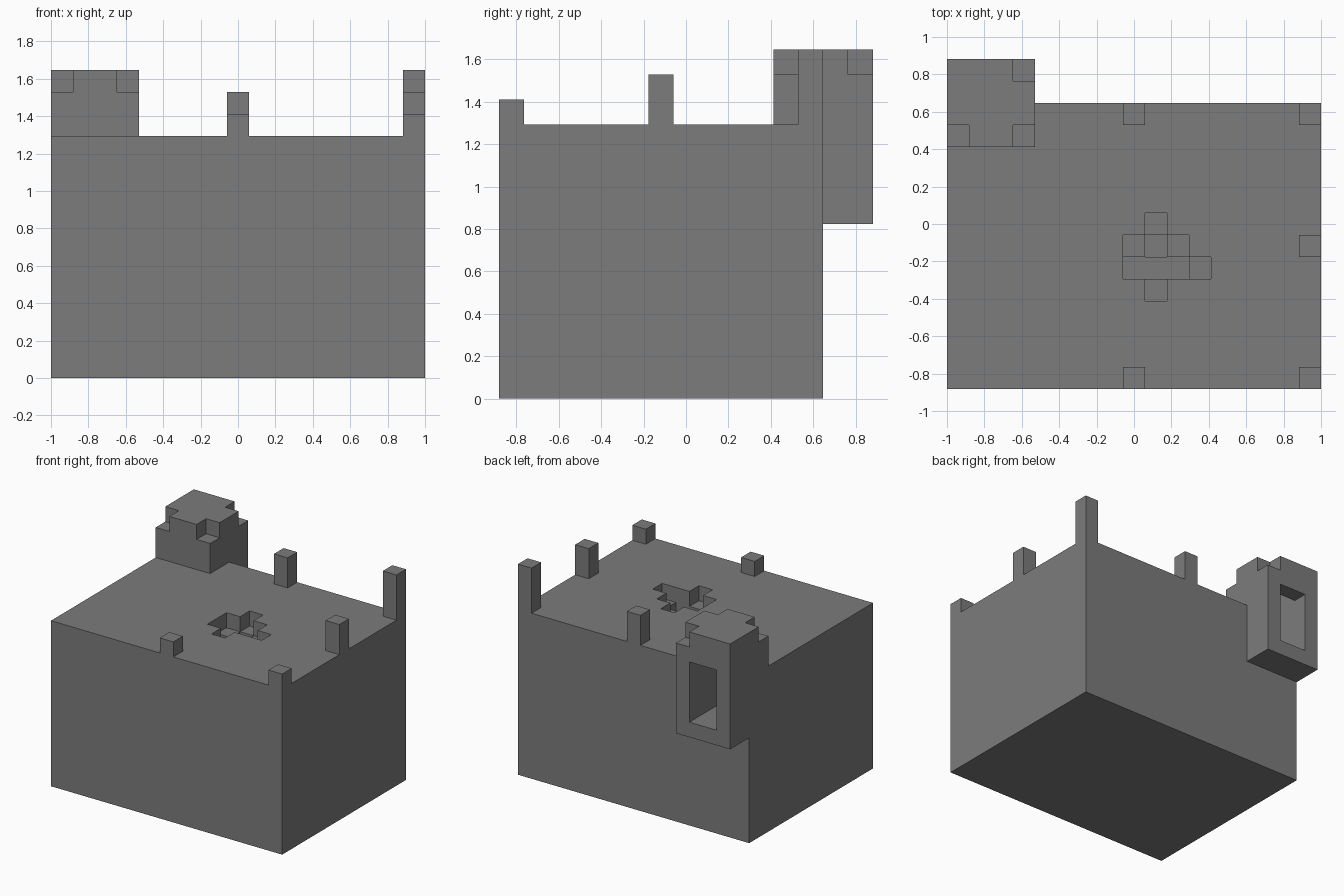
import bpy
import bmesh
from mathutils import Vector

cube = bpy.data.objects.get("Cube")
if cube:
    bpy.data.objects.remove(cube, do_unlink=True)

# Everything sits on a grid of 17 x 15 x 14 cells
U = 2 / 17

grey = bpy.data.materials.new("stone_grey")
grey.use_nodes = True
colour = (0.2, 0.2, 0.2, 1)
grey.diffuse_color = colour
grey.node_tree.nodes["Principled BSDF"].inputs["Base Color"].default_value = colour


def prism(name, x0, x1, profile):
    """Extrude a (y, z) profile along x, in grid cells."""
    bm = bmesh.new()
    base = [bm.verts.new(Vector((x0 - 8.5, y - 7.5, z)) * U) for y, z in profile]
    face = bm.faces.new(base)
    side = bmesh.ops.extrude_face_region(bm, geom=[face])["geom"]
    moved = [v for v in side if isinstance(v, bmesh.types.BMVert)]
    bmesh.ops.translate(bm, verts=moved, vec=((x1 - x0) * U, 0, 0))
    bmesh.ops.recalc_face_normals(bm, faces=bm.faces)
    mesh = bpy.data.meshes.new(name)
    bm.to_mesh(mesh)
    bm.free()
    mesh.materials.append(grey)
    obj = bpy.data.objects.new(name, mesh)
    bpy.context.scene.collection.objects.link(obj)
    return obj


def box(name, x0, x1, y0, y1, z0, z1):
    return prism(name, x0, x1, [(y0, z0), (y1, z0), (y1, z1), (y0, z1)])


def carve(obj, *limits):
    """Cut a box out of an object and bake the result."""
    cutter = box("cutter", *limits)
    cutter.hide_render = True
    mod = obj.modifiers.new("cut", "BOOLEAN")
    mod.operation = "DIFFERENCE"
    mod.solver = "EXACT"
    mod.object = cutter
    graph = bpy.context.evaluated_depsgraph_get()
    mesh = bpy.data.meshes.new_from_object(obj.evaluated_get(graph))
    obj.modifiers.clear()
    obj.data = mesh
    bpy.data.objects.remove(cutter, do_unlink=True)


# Main block with a stepped pit in its top
block = box("main_block", 0, 17, 0, 13, 0, 11)
for x, y in [(9, 7), (8, 6), (10, 6), (11, 5), (9, 4)]:
    carve(block, x, x + 1, y, y + 1, 10, 12)
carve(block, 8, 11, 5, 6, 9, 12)
carve(block, 9, 10, 6, 7, 8, 12)

# Corner tower that overhangs the back
tower = prism("corner_tower", 0, 4,
              [(11, 11), (13, 11), (13, 7), (15, 7), (15, 14), (11, 14)])

# Notched top corners
for x, y in [(-1, 10), (3, 10), (3, 14)]:
    carve(tower, x, x + 2, y, y + 2, 13, 15)

# Hollow chamber and its window at the back
for part in (block, tower):
    carve(part, 1, 3, 12, 14, 8, 13)
carve(tower, 1, 3, 13.5, 16, 8, 12)

# Posts around the rim
posts = [("front_middle_post", 8, 0, 1), ("front_left_post", 16, 0, 1),
         ("left_middle_post", 16, 6, 2), ("back_middle_post", 8, 12, 2),
         ("back_left_post", 16, 12, 3)]
for name, x, y, height in posts:
    box(name, x, x + 1, y, y + 1, 11, 11 + height)
